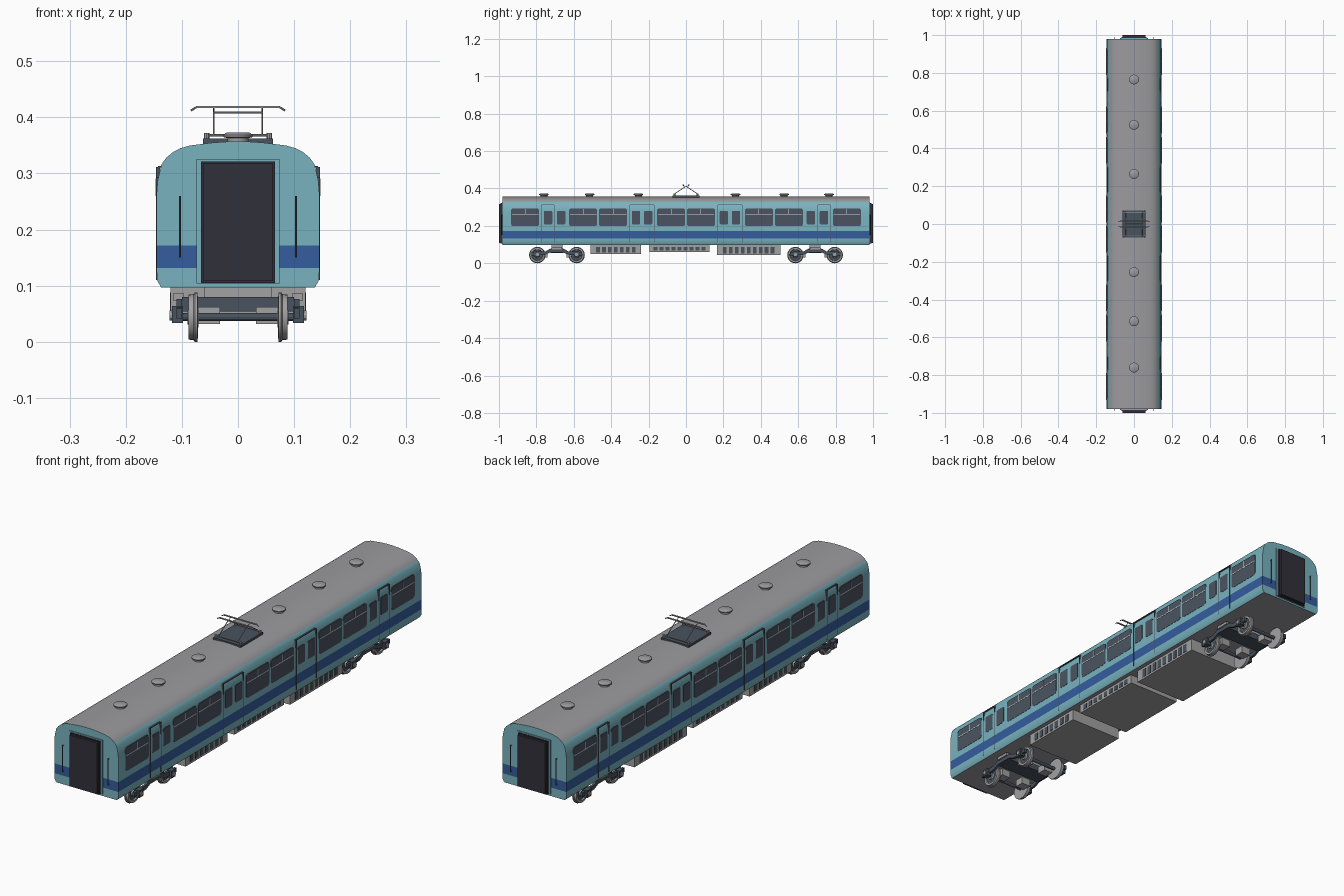
import bpy, bmesh, math
from mathutils import Vector, Matrix

if "Cube" in bpy.data.objects:
    bpy.data.objects.remove(bpy.data.objects["Cube"])


def material(name, *rgb):
    m = bpy.data.materials.new(name)
    m.diffuse_color = (*rgb, 1)
    m.use_nodes = True
    m.node_tree.nodes["Principled BSDF"].inputs["Base Color"].default_value = m.diffuse_color
    return m


TEAL = material("teal paint", 0.19, 0.45, 0.52)
BLUE = material("blue stripe", 0.035, 0.11, 0.34)
GREY = material("roof grey", 0.33, 0.33, 0.35)
DARK = material("rubber black", 0.03, 0.03, 0.042)
GLASS = material("window slate", 0.07, 0.088, 0.12)
WHITE = material("pale trim", 0.75, 0.77, 0.8)
STEEL = material("steel grey", 0.36, 0.36, 0.37)
SLATE = material("frame slate", 0.065, 0.085, 0.11)


def finish(name, bm, *mats, smooth=False):
    bmesh.ops.remove_doubles(bm, verts=bm.verts, dist=1e-5)
    bmesh.ops.recalc_face_normals(bm, faces=bm.faces)
    me = bpy.data.meshes.new(name)
    bm.to_mesh(me)
    bm.free()
    for m in mats:
        me.materials.append(m)
    ob = bpy.data.objects.new(name, me)
    bpy.context.collection.objects.link(ob)
    if smooth:
        bpy.ops.object.select_all(action='DESELECT')
        ob.select_set(True)
        bpy.context.view_layer.objects.active = ob
        bpy.ops.object.shade_smooth_by_angle(angle=math.radians(35))
    return ob


def box(bm, x0, x1, y0, y1, z0, z1):
    mat = Matrix.Translation(((x0 + x1) / 2, (y0 + y1) / 2, (z0 + z1) / 2))
    mat = mat @ Matrix.Diagonal((abs(x1 - x0), abs(y1 - y0), abs(z1 - z0), 1))
    bmesh.ops.create_cube(bm, size=1, matrix=mat)


def prism(bm, pts, x0, x1):
    """Extrude a (y, z) outline along x."""
    a = [bm.verts.new((x0, y, z)) for y, z in pts]
    b = [bm.verts.new((x1, y, z)) for y, z in pts]
    bm.faces.new(a)
    bm.faces.new(b[::-1])
    for i in range(len(pts)):
        j = (i + 1) % len(pts)
        bm.faces.new((a[i], a[j], b[j], b[i]))


def rounded(y0, y1, z0, z1, r):
    pts = []
    for cy, cz, a0 in ((y1 - r, z1 - r, 0), (y0 + r, z1 - r, 90),
                       (y0 + r, z0 + r, 180), (y1 - r, z0 + r, 270)):
        for k in range(4):
            a = math.radians(a0 + 30 * k)
            pts.append((cy + r * math.cos(a), cz + r * math.sin(a)))
    return pts


def rod(bm, a, b, r, n=6):
    a, b = Vector(a), Vector(b)
    d = b - a
    mat = Matrix.Translation((a + b) / 2) @ d.to_track_quat('Z', 'Y').to_matrix().to_4x4()
    bmesh.ops.create_cone(bm, cap_ends=True, segments=n, radius1=r, radius2=r,
                          depth=d.length, matrix=mat)


def lathe(bm, profile, place, n=24, band=None):
    """Revolve (axial, radius) points; place(axial, u, v) gives the position."""
    rings = [[bm.verts.new(place(t, r * math.cos(2 * math.pi * k / n),
                                 r * math.sin(2 * math.pi * k / n))) for k in range(n)]
             for t, r in profile]
    for i in range(len(rings) - 1):
        for k in range(n):
            f = bm.faces.new((rings[i][k], rings[i][(k + 1) % n],
                              rings[i + 1][(k + 1) % n], rings[i + 1][k]))
            f.material_index = 1 if band and i in band else 0


# Car body: stacked levels of the cross-section, coloured by height
levels = [(0.137, 0.097), (0.1445, 0.11), (0.145, 0.132), (0.145, 0.172), (0.145, 0.265),
          (0.143, 0.288), (0.1365, 0.316), (0.128, 0.328), (0.116, 0.338), (0.103, 0.345),
          (0.085, 0.35), (0.045, 0.355), (0.015, 0.357)]
L = 0.98
bm = bmesh.new()
rows = [[bm.verts.new((sx * x, sy * L, z)) for sx, sy in ((-1, -1), (1, -1), (1, 1), (-1, 1))]
        for x, z in levels]
bm.faces.new(rows[0]).material_index = 2
bm.faces.new(rows[-1]).material_index = 2
for i in range(len(rows) - 1):
    lo, hi = rows[i], rows[i + 1]
    for k in range(4):
        j = (k + 1) % 4
        f = bm.faces.new((lo[k], lo[j], hi[j], hi[k]))
        mid = (levels[i][1] + levels[i + 1][1]) / 2
        if 0.132 < mid < 0.172:
            f.material_index = 1
        elif mid > 0.329 and k in (1, 3):
            f.material_index = 2
finish("car_body", bm, TEAL, BLUE, GREY, smooth=True)

# Side windows, door panes, window bars and door seams on both sides
panes, bars, seams = bmesh.new(), bmesh.new(), bmesh.new()
for s in (-1, 1):
    for m in (-1, 1):
        def span(a, b):
            return sorted((m * a, m * b))
        for a in (0.005, 0.315, 0.475, 0.785):
            y0, y1 = span(a, a + 0.15)
            prism(panes, rounded(y0, y1, 0.198, 0.294, 0.012), s * 0.138, s * 0.146)
            yc = (y0 + y1) / 2
            box(bars, s * 0.1455, s * 0.147, y0 + 0.004, y1 - 0.004, 0.260, 0.2635)
            box(bars, s * 0.1455, s * 0.147, yc - 0.0015, yc + 0.0015, 0.2635, 0.291)
        for a in (0.18, 0.245, 0.645, 0.715):
            y0, y1 = span(a, a + 0.045)
            prism(panes, rounded(y0, y1, 0.208, 0.28, 0.006), s * 0.138, s * 0.146)
        for a, b in ((0.17, 0.30), (0.705, 0.773)):
            for e in (a, b):
                box(seams, s * 0.139, s * 0.146, m * e - 0.0015, m * e + 0.0015, 0.11, 0.312)
            y0, y1 = span(a, b)
            box(seams, s * 0.135, s * 0.143, y0, y1, 0.3105, 0.3135)
finish("windows", panes, GLASS)
finish("window_bars", bars, WHITE)
finish("door_seams", seams, SLATE)

# End gangways, their surrounds and handrails
surround, gang, rails = bmesh.new(), bmesh.new(), bmesh.new()
for s in (-1, 1):
    box(surround, -0.074, 0.074, s * 0.975, s * 0.984, 0.104, 0.326)
    box(gang, -0.066, 0.066, s * 0.98, s * 0.991, 0.105, 0.321)
    box(gang, -0.062, 0.062, s * 0.99, s * 1.0, 0.108, 0.318)
    for x in (-0.103, 0.103):
        rod(rails, (x, s * 0.987, 0.15), (x, s * 0.987, 0.26), 0.002)
        for z in (0.153, 0.257):
            rod(rails, (x, s * 0.978, z), (x, s * 0.987, z), 0.0015)
finish("gangway_surround", surround, TEAL)
finish("gangway", gang, DARK)
finish("end_handrails", rails, SLATE)

# Roof ventilators
bm = bmesh.new()
for y in (-0.76, -0.515, -0.255, 0.265, 0.525, 0.765):
    lathe(bm, [(0.35, 0.019), (0.363, 0.019), (0.365, 0.026), (0.369, 0.026),
               (0.373, 0.02), (0.373, 0)], lambda t, u, v: (u, y + v, t))
finish("roof_vents", bm, GREY, smooth=True)

# Pantograph: base plate, insulators, folding arms, collector bars
bm = bmesh.new()
box(bm, -0.062, 0.062, -0.072, 0.072, 0.353, 0.362)
finish("pantograph_base", bm, SLATE)
bm, arms = bmesh.new(), bmesh.new()
for s in (-1, 1):
    for x in (-0.056, 0.056):
        rod(bm, (x, s * 0.062, 0.358), (x, s * 0.062, 0.372), 0.005, 8)
    rod(arms, (-0.056, s * 0.062, 0.368), (0.056, s * 0.062, 0.368), 0.002)
    for x in (-0.043, 0.043):
        rod(arms, (x, s * 0.066, 0.368), (x, s * 0.004, 0.409), 0.0017)
    rod(arms, (-0.043, s * 0.004, 0.409), (0.043, s * 0.004, 0.409), 0.0017)
    y = s * 0.015
    box(arms, -0.075, 0.075, y - 0.003, y + 0.003, 0.4165, 0.42)
    for x in (-1, 1):
        rod(arms, (x * 0.075, y, 0.418), (x * 0.084, y, 0.412), 0.0018)
        rod(arms, (x * 0.043, 0, 0.409), (x * 0.043, y, 0.417), 0.0013)
finish("pantograph_insulators", bm, STEEL)
finish("pantograph_arms", arms, STEEL)

# Underfloor equipment boxes with vent slots
bm, slots = bmesh.new(), bmesh.new()
for y0, y1, z0 in ((-0.51, -0.24, 0.05), (-0.195, 0.125, 0.06), (0.165, 0.505, 0.045)):
    box(bm, -0.12, 0.12, y0, y1, z0, 0.099)
    n = int((y1 - y0 - 0.02) / 0.032)
    first = (y0 + y1) / 2 - (n - 1) * 0.016
    for i in range(n):
        y = first + i * 0.032
        for s in (-1, 1):
            box(slots, s * 0.118, s * 0.1215, y - 0.01, y + 0.01, z0 + 0.008, 0.088)
finish("equipment_boxes", bm, STEEL)
finish("equipment_slots", slots, SLATE)

# Bogies: wheels, axles, side frames, axle boxes, bolsters and brake units
wheel = [(0.070, 0), (0.072, 0.044), (0.077, 0.044), (0.079, 0.041), (0.088, 0.040),
         (0.088, 0.031), (0.083, 0.029), (0.083, 0.015), (0.09, 0.013), (0.09, 0)]
wheels, frames, units = bmesh.new(), bmesh.new(), bmesh.new()
side = [(-0.135, 0.042), (-0.135, 0.06), (-0.06, 0.064), (-0.04, 0.076), (0.04, 0.076),
        (0.06, 0.064), (0.135, 0.06), (0.135, 0.042), (0.06, 0.046), (0.035, 0.058),
        (-0.035, 0.058), (-0.06, 0.046)]
for c in (-0.69, 0.69):
    for s in (-1, 1):
        prism(frames, [(c + y, z) for y, z in side], s * 0.1, s * 0.11)
        box(units, s * 0.096, s * 0.116, c - 0.028, c + 0.028, 0.074, 0.086)
        for y in (c - 0.105, c + 0.105):
            lathe(wheels, wheel, lambda t, u, v: (s * t, y + u, 0.044 + v), 28, band=(6,))
            box(frames, s * 0.098, s * 0.118, y - 0.014, y + 0.014, 0.034, 0.064)
            rod(units, (s * 0.116, y, 0.047), (s * 0.122, y, 0.047), 0.009, 12)
            inner = y + (0.035 if y < c else -0.035)
            box(units, s * 0.032, s * 0.073, inner - 0.02, inner + 0.02, 0.032, 0.062)
    for y in (c - 0.105, c + 0.105):
        rod(frames, (-0.1, y, 0.044), (0.1, y, 0.044), 0.007, 12)
    box(frames, -0.1, 0.1, c - 0.035, c + 0.035, 0.054, 0.08)
    box(units, -0.06, 0.06, c - 0.03, c + 0.03, 0.08, 0.099)
finish("wheels", wheels, STEEL, SLATE, smooth=True)
finish("bogie_frames", frames, SLATE)
finish("bogie_fittings", units, STEEL)
